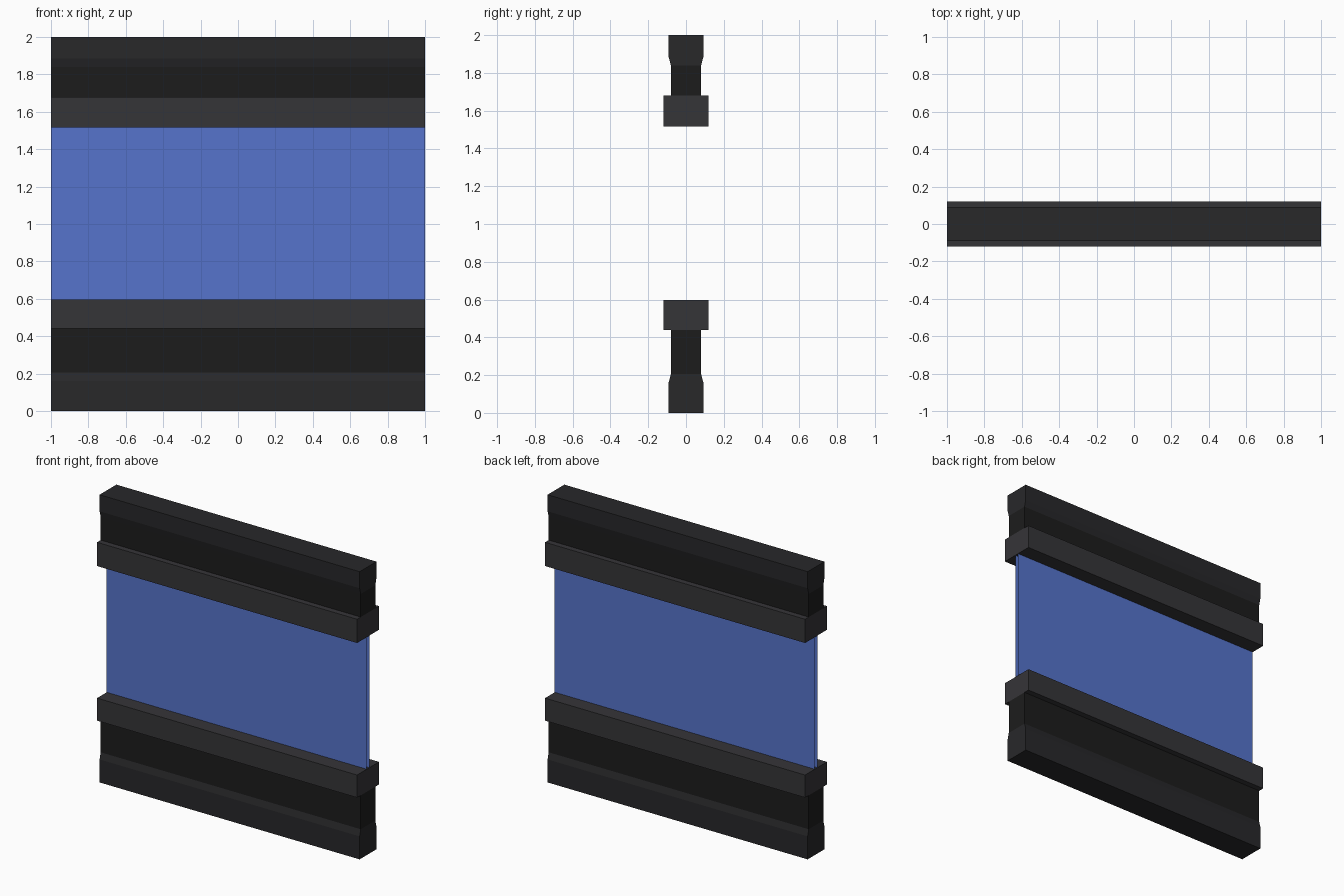
import bpy

if "Cube" in bpy.data.objects:
    bpy.data.objects.remove(bpy.data.objects["Cube"])


def material(name, color):
    m = bpy.data.materials.new(name)
    m.diffuse_color = color
    m.use_nodes = True
    m.node_tree.nodes["Principled BSDF"].inputs["Base Color"].default_value = m.diffuse_color
    return m


FRAME = material("frame_dark", (0.021, 0.021, 0.023, 1))
WEB = material("web_black", (0.0116, 0.0116, 0.0116, 1))
RAIL = material("rail_grey", (0.036, 0.035, 0.039, 1))
GLASS = material("glass_blue", (0.093, 0.174, 0.604, 1))


def make(name, verts, faces, mat):
    me = bpy.data.meshes.new(name)
    me.from_pydata(verts, [], faces)
    me.materials.append(mat)
    ob = bpy.data.objects.new(name, me)
    bpy.context.collection.objects.link(ob)
    return ob


def beam(name, half_profile, mat):
    """Extrude a (half width, z) profile, mirrored in y, along x."""
    if half_profile[0][1] > half_profile[-1][1]:
        half_profile = half_profile[::-1]
    loop = half_profile + [(-y, z) for y, z in reversed(half_profile)]
    n = len(loop)
    verts = [(x, y, z) for x in (-1, 1) for y, z in loop]
    faces = [(i, i + n, (i + 1) % n + n, (i + 1) % n) for i in range(n)]
    faces += [tuple(range(n)), tuple(reversed(range(n, 2 * n)))]
    ob = make(name, verts, faces, mat)
    ob.data.flip_normals()
    return ob


# Lower and upper frame: flared outer edge, thin web, wide rail holding the glass
for side, outer, flare, neck, rail, glass in (
        ("lower", 0.0, 0.16, 0.205, 0.44, 0.597),
        ("upper", 2.0, 1.885, 1.84, 1.68, 1.515)):
    beam(side + "_frame_edge", [(0.092, outer), (0.092, flare), (0.08, neck)], FRAME)
    beam(side + "_web", [(0.08, neck), (0.08, rail)], WEB)
    beam(side + "_rail", [(0.12, rail), (0.12, glass)], RAIL)

# Glass: two facing sheets with open ends
for name, y, order in (("front_glass", -0.014, (0, 1, 2, 3)),
                       ("back_glass", 0.014, (3, 2, 1, 0))):
    make(name, [(-1, y, 0.597), (1, y, 0.597), (1, y, 1.515), (-1, y, 1.515)],
         [order], GLASS)
